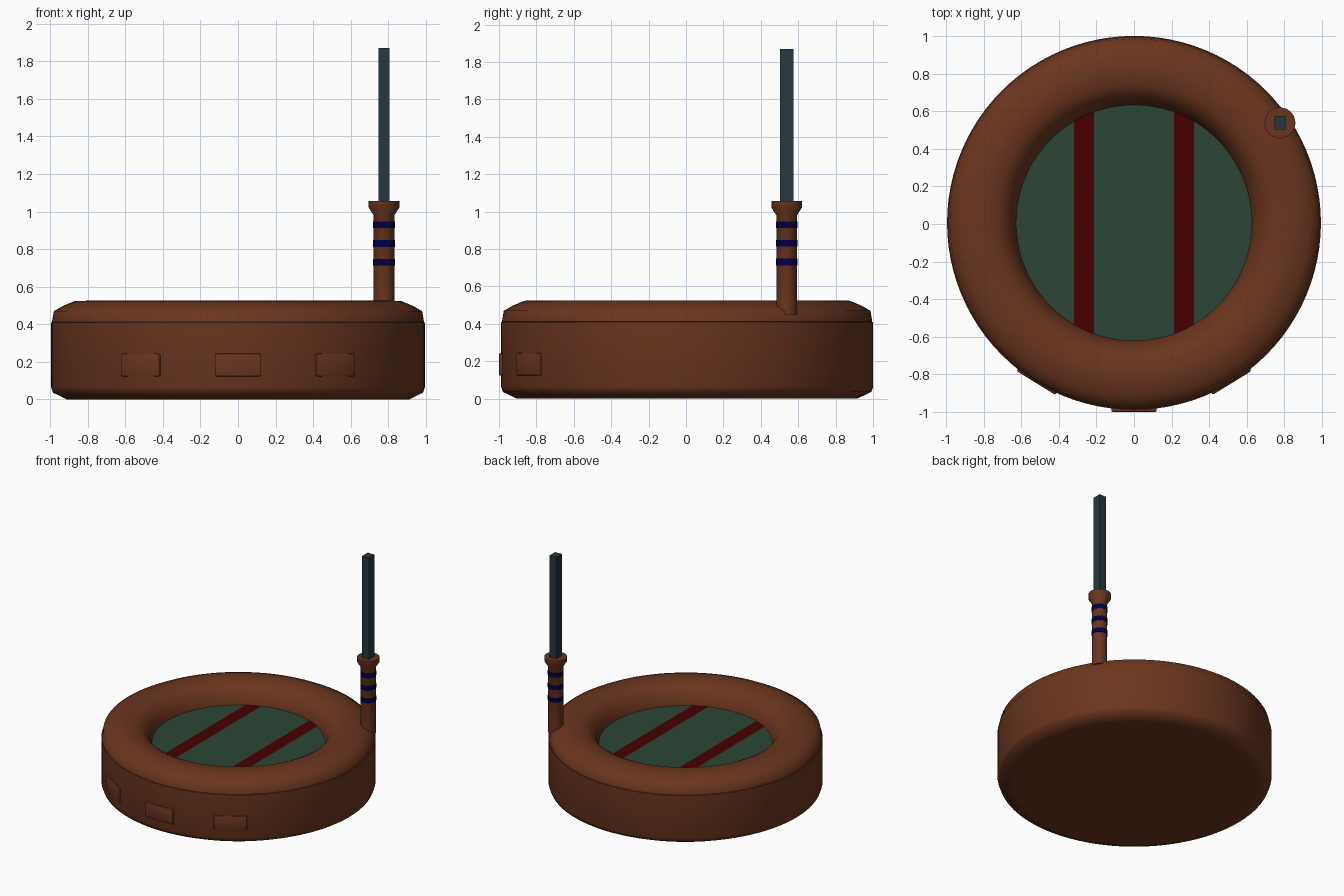
import bpy, bmesh, math
from mathutils import Matrix

if "Cube" in bpy.data.objects:
    bpy.data.objects.remove(bpy.data.objects["Cube"])

CY = 0.006  # centre of the round body in y


def material(name, rgb):
    m = bpy.data.materials.new(name)
    m.diffuse_color = (*rgb, 1)
    m.use_nodes = True
    m.node_tree.nodes["Principled BSDF"].inputs["Base Color"].default_value = m.diffuse_color
    return m


BROWN = material("brown", (0.145, 0.036, 0.013))
GREEN = material("dark green", (0.025, 0.060, 0.036))
RED = material("dark red", (0.063, 0.0, 0.0))
NAVY = material("navy", (0.0, 0.0, 0.06))
SLATE = material("slate", (0.020, 0.038, 0.047))


def finish(bm, name, mats, loc=(0, 0, 0), angle=None):
    bmesh.ops.recalc_face_normals(bm, faces=bm.faces)
    me = bpy.data.meshes.new(name)
    bm.to_mesh(me)
    bm.free()
    for m in mats:
        me.materials.append(m)
    ob = bpy.data.objects.new(name, me)
    ob.location = loc
    bpy.context.collection.objects.link(ob)
    if angle:
        bpy.ops.object.select_all(action='DESELECT')
        ob.select_set(True)
        bpy.context.view_layer.objects.active = ob
        bpy.ops.object.shade_smooth_by_angle(angle=math.radians(angle))
    return ob


def lathe(name, profile, mat, loc, steps=96, closed=False, angle=35):
    """Revolve an (r, z) profile about the vertical axis."""
    bm = bmesh.new()
    vs = [bm.verts.new((r, 0, z)) for r, z in profile]
    es = [bm.edges.new(p) for p in zip(vs, vs[1:])]
    if closed:
        es.append(bm.edges.new((vs[-1], vs[0])))
    bmesh.ops.spin(bm, geom=vs + es, cent=(0, 0, 0), axis=(0, 0, 1),
                   angle=2 * math.pi, steps=steps)
    bmesh.ops.remove_doubles(bm, verts=bm.verts, dist=1e-4)
    return finish(bm, name, [mat], loc, angle)


def box(name, size, mat, loc, turn=0, bevel=0):
    bm = bmesh.new()
    bmesh.ops.create_cube(bm, size=1)
    bmesh.ops.scale(bm, vec=size, verts=bm.verts)
    if bevel:
        bmesh.ops.bevel(bm, geom=bm.edges[:], offset=bevel, segments=2,
                        profile=0.5, affect='EDGES')
    bmesh.ops.rotate(bm, matrix=Matrix.Rotation(turn, 3, 'Z'), verts=bm.verts)
    return finish(bm, name, [mat], loc, 40 if bevel else None)


# Drum body with a softly shaded chamfered foot
lathe("drum_body", [(0, 0), (0.89, 0), (0.91, 0), (0.985, 0.036), (0.995, 0.065),
                    (0.995, 0.41), (0.95, 0.415)], BROWN, (0, CY, 0), angle=70)

# Rounded rim with a recessed centre
lathe("rim_ring", [(0.95, 0.38), (0.99, 0.412), (0.98, 0.47), (0.93, 0.498),
                   (0.87, 0.523), (0.81, 0.525), (0.74, 0.518), (0.69, 0.492),
                   (0.65, 0.44), (0.628, 0.38), (0.626, 0.36)],
      BROWN, (0, CY, 0), closed=True, angle=60)

# Striped centre disc
bm = bmesh.new()
bmesh.ops.create_circle(bm, cap_ends=True, segments=96, radius=0.63)
for x in (-0.319, -0.212, 0.212, 0.319):
    bmesh.ops.bisect_plane(bm, geom=bm.verts[:] + bm.edges[:] + bm.faces[:],
                           plane_co=(x, 0, 0), plane_no=(1, 0, 0))
for f in bm.faces:
    f.normal_update()
    if f.normal.z < 0:
        f.normal_flip()
    if 0.212 < abs(f.calc_center_bounds().x) < 0.319:
        f.material_index = 1
finish(bm, "centre_disc", [GREEN, RED], (0, CY, 0.375))

# Three raised panels around the front
for i, a in enumerate((-31.5, 0, 31.5)):
    t = math.radians(a)
    r = 0.979 if a else 0.986
    box(f"front_panel_{i + 1}", (0.242, 0.04, 0.12), BROWN,
        (r * math.sin(t), CY - r * math.cos(t), 0.183), t, 0.008)

# Upright handle with a flared collar
HX, HY = 0.777, 0.538
lathe("handle", [(0, 0.45), (0.055, 0.45), (0.055, 0.98), (0.082, 1.022),
                 (0.082, 1.057), (0, 1.057)], BROWN, (HX, HY, 0), 32)
for i in range(3):
    z = 0.73 + 0.1 * i
    lathe(f"handle_band_{i + 1}", [(0.045, z - 0.018), (0.058, z - 0.018),
                                   (0.058, z + 0.018), (0.045, z + 0.018)],
          NAVY, (HX, HY, 0), 32, closed=True)

# Square-cut blade
box("blade", (0.06, 0.072, 0.85), SLATE, (HX, HY, 1.445))
